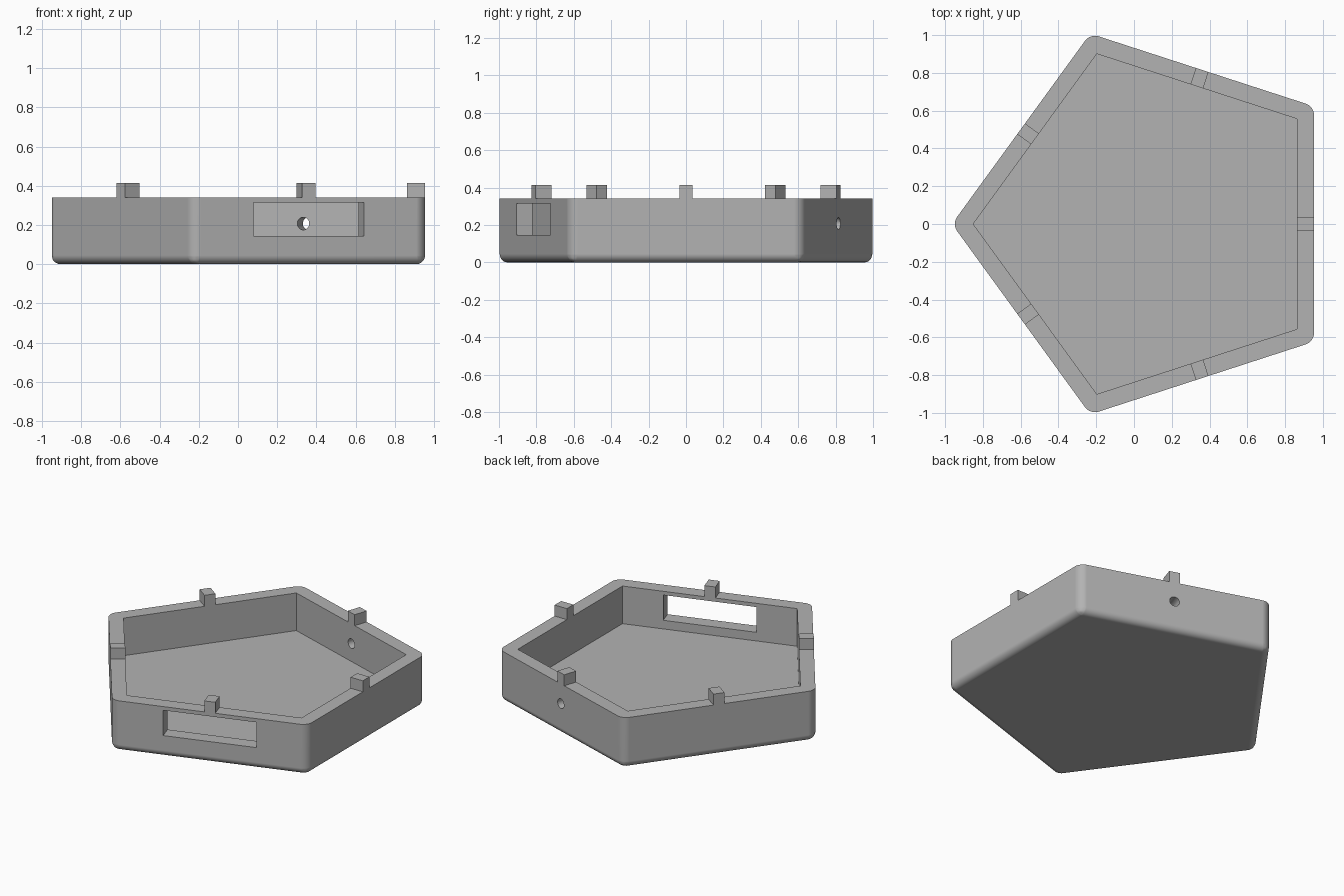
import bpy, bmesh
from math import cos, sin, radians
from mathutils import Matrix

OUTER_R, INNER_R = 1.0597, 0.947        # circumradii of the pentagons
OUTER_A, INNER_A = (r * cos(radians(36)) for r in (OUTER_R, INNER_R))
CX, TOP, FLOOR, ROUND = 0.0959, 0.34, 0.087, 0.045

if bpy.data.objects.get("Cube"):
    bpy.data.objects.remove(bpy.data.objects["Cube"])

grey = bpy.data.materials.new("grey_plastic")
grey.use_nodes = True
COLOUR = (0.45, 0.45, 0.45, 1)
grey.diffuse_color = COLOUR
grey.node_tree.nodes["Principled BSDF"].inputs["Base Color"].default_value = COLOUR


def finish(name, bm):
    bmesh.ops.recalc_face_normals(bm, faces=bm.faces)
    mesh = bpy.data.meshes.new(name)
    bm.to_mesh(mesh)
    bm.free()
    mesh.materials.append(grey)
    obj = bpy.data.objects.new(name, mesh)
    bpy.context.collection.objects.link(obj)
    return obj


def pentagon(name, radius, z0, z1, rounding=0):
    """Pentagonal prism with one corner toward -x and optional rounded sides and base."""
    bm = bmesh.new()
    ring = [radians(180 + 72 * i) for i in range(5)]
    base = bm.faces.new([bm.verts.new((CX + radius * cos(a), radius * sin(a), z0)) for a in ring])
    top = bmesh.ops.extrude_face_region(bm, geom=[base], use_keep_orig=True)["geom"]
    for v in top:
        if isinstance(v, bmesh.types.BMVert):
            v.co.z = z1
    if rounding:
        edges = [e for e in bm.edges if min(v.co.z for v in e.verts) < z1 - 0.01]
        bmesh.ops.bevel(bm, geom=edges, offset=rounding, offset_type='OFFSET',
                        segments=8, profile=0.5, affect='EDGES')
    return finish(name, bm)


def on_side(angle, distance, z):
    """Frame on a side wall: local x points outward, local y runs along the wall."""
    a = radians(angle)
    return (Matrix.Translation((CX + distance * cos(a), distance * sin(a), z))
            @ Matrix.Rotation(a, 4, 'Z'))


def box(name, frame, size):
    bm = bmesh.new()
    bmesh.ops.create_cube(bm, size=1, matrix=frame @ Matrix.Diagonal((*size, 1)))
    return finish(name, bm)


# Tray body and the shapes cut out of it
tray = pentagon("tray_body", OUTER_R, 0, TOP, ROUND)
mid = (OUTER_A + INNER_A) / 2
cutters = [pentagon("cavity_cutter", INNER_R, FLOOR, TOP + 0.2),
           box("slot_cutter", on_side(-72, mid, 0.23), (0.3, 0.594, 0.17))]
bm = bmesh.new()
bmesh.ops.create_cone(bm, cap_ends=True, segments=32, radius1=0.032, radius2=0.032, depth=0.3,
                      matrix=on_side(72, mid, 0.207) @ Matrix.Rotation(radians(90), 4, 'Y'))
cutters.append(finish("cable_hole_cutter", bm))

bpy.context.view_layer.objects.active = tray
tray.select_set(True)
for cutter in cutters:
    cutter.hide_render = True
    mod = tray.modifiers.new(cutter.name, 'BOOLEAN')
    mod.operation, mod.solver, mod.object = 'DIFFERENCE', 'EXACT', cutter
    bpy.ops.object.modifier_apply(modifier=mod.name)
    bpy.data.objects.remove(cutter)
bpy.ops.object.shade_smooth_by_angle(angle=radians(30))
weighted = tray.modifiers.new("even_shading", 'WEIGHTED_NORMAL')
weighted.keep_sharp = True

# One locating tab on the middle of each wall
TAB_H = 0.074
for i, angle in enumerate(range(0, 360, 72)):
    box(f"locating_tab_{i + 1}", on_side(angle, mid, TOP + TAB_H / 2),
        (OUTER_A - INNER_A, 0.07, TAB_H))
